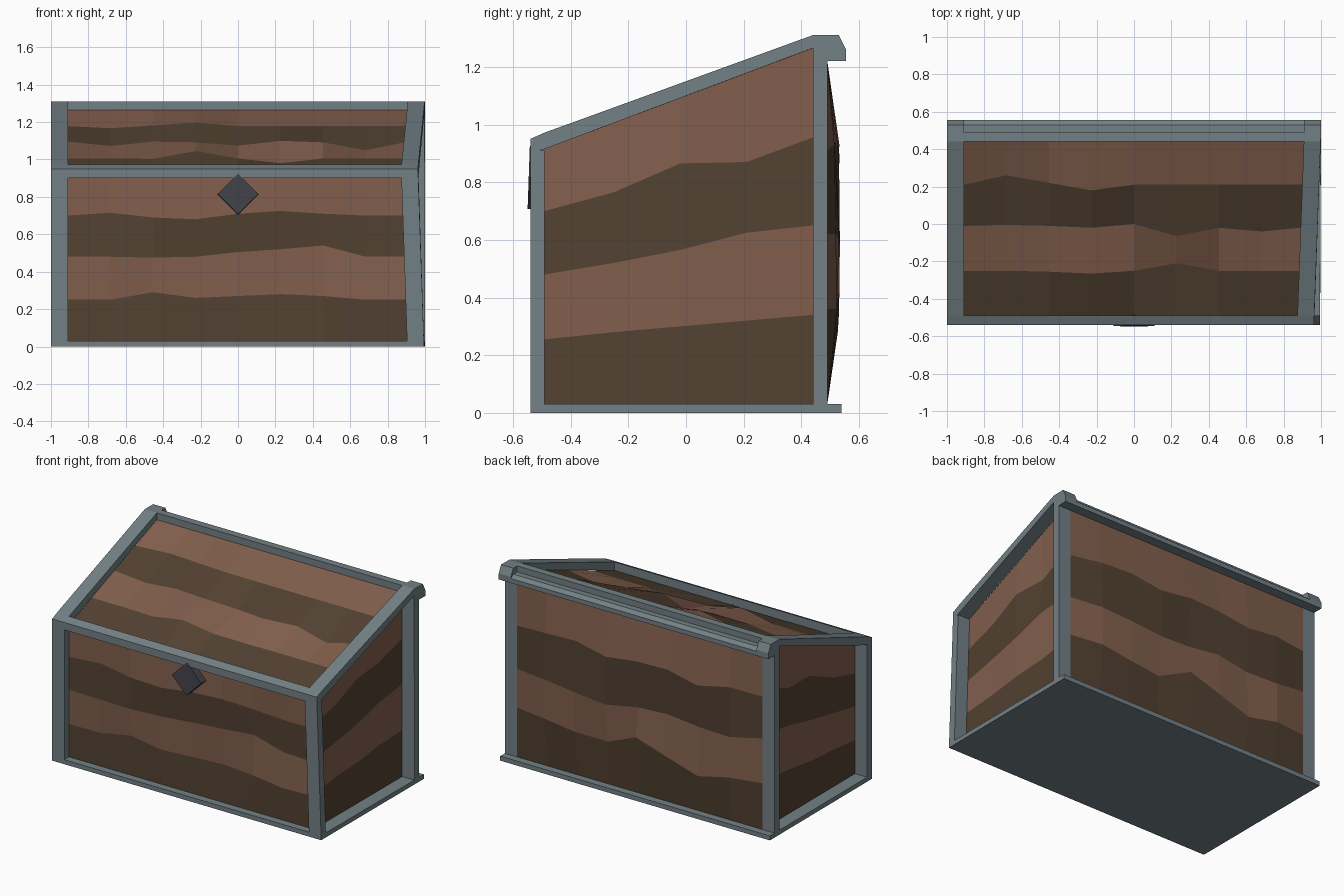
import bpy, bmesh, math, random
from mathutils import Vector, Matrix

if "Cube" in bpy.data.objects:
    bpy.data.objects.remove(bpy.data.objects["Cube"])

random.seed(4)


def material(name, rgb):
    m = bpy.data.materials.new(name)
    m.diffuse_color = (*rgb, 1)
    m.use_nodes = True
    m.node_tree.nodes["Principled BSDF"].inputs["Base Color"].default_value = m.diffuse_color
    return m


STEEL = material("grey steel", (0.171, 0.216, 0.235))
BROWN = material("brown wood", (0.223, 0.114, 0.074))
DARK = material("dark wood", (0.084, 0.053, 0.031))
LOCK = material("dark iron", (0.054, 0.054, 0.069))


def warp(v):
    """The right side leans inwards towards its top front corner."""
    x, y, z = v
    if x > 0.8:
        x -= (0.005 + 0.033 * min(z / 0.95, 1)) * max(0, (0.49 - y) / 1.03)
    return Vector((x, y, z))


def finish(name, bm, mats):
    me = bpy.data.meshes.new(name)
    bm.normal_update()
    bm.to_mesh(me)
    bm.free()
    for m in mats:
        me.materials.append(m)
    ob = bpy.data.objects.new(name, me)
    bpy.context.collection.objects.link(ob)
    return ob


def prism(name, profile, x0, x1, mat=STEEL):
    """Extrude a (y, z) profile along x."""
    bm = bmesh.new()
    ends = [[bm.verts.new(warp((x, y, z))) for y, z in profile] for x in (x0, x1)]
    n = len(profile)
    for i in range(n):
        j = (i + 1) % n
        bm.faces.new((ends[0][i], ends[0][j], ends[1][j], ends[1][i]))
    bm.faces.new(ends[0])
    bm.faces.new(ends[1])
    bmesh.ops.recalc_face_normals(bm, faces=bm.faces)
    return finish(name, bm, [mat])


def rect(y0, y1, z0, z1):
    return [(y0, z0), (y1, z0), (y1, z1), (y0, z1)]


def panel(name, rows, out, low=0.0, high=0.0):
    """Four striped planks; inner points are pushed along 'out' by a random amount."""
    out = Vector(out)
    bm = bmesh.new()
    grid = []
    for r, row in enumerate(rows):
        line = []
        for c, p in enumerate(row):
            v = warp(p)
            if 0 < r < len(rows) - 1 and 0 < c < len(row) - 1:
                v += out * random.uniform(low, high)
            line.append(bm.verts.new(v))
        grid.append(line)
    for r in range(len(rows) - 1):
        for c in range(len(rows[0]) - 1):
            f = bm.faces.new((grid[r][c], grid[r][c + 1], grid[r + 1][c + 1], grid[r + 1][c]))
            f.material_index = r % 2
            f.normal_update()
            if f.normal.dot(out) < 0:
                f.normal_flip()
    return finish(name, bm, [DARK, BROWN])


def roof_z(y):
    return 0.915 + 0.376 * (y + 0.49)


# Frame: base, posts and rails
prism("base", rect(-0.54, 0.54, 0, 0.03), -1, 1)
for side, s in (("left", -1), ("right", 1)):
    a, b = sorted((0.91 * s, s))
    prism(side + "_front_post", rect(-0.54, -0.49, 0.03, 0.91), a, b)
    prism(side + "_back_post", rect(0.44, 0.49, 0.03, 1.23), a, b)
    prism(side + "_roof_rail",
          [(-0.54, 0.90), (-0.49, 0.915), (0.44, 1.265), (0.44, 1.22), (0.555, 1.22),
           (0.555, 1.26), (0.53, 1.31), (0.44, 1.31), (-0.49, 0.972), (-0.54, 0.95)], a, b)
prism("front_rail", [(-0.54, 0.90), (-0.49, 0.91), (-0.49, 0.972), (-0.54, 0.95)], -0.91, 0.91)
prism("back_rail",
      [(0.44, 1.22), (0.555, 1.22), (0.555, 1.25), (0.53, 1.27), (0.49, 1.27),
       (0.49, 1.31), (0.44, 1.31)], -0.91, 0.91)

# Wavy plank boundaries, from left to right
XS = [-0.91 + 0.2275 * i for i in range(9)]

front = [[0.03] * 9,
         [.25, .25, .29, .26, .27, .28, .27, .25, .25],
         [.48, .48, .475, .48, .505, .52, .54, .48, .48],
         [.70, .715, .69, .68, .71, .725, .71, .70, .70],
         [0.915] * 9]
panel("front_planks", [[(x, -0.49, z) for x, z in zip(XS, r)] for r in front],
      (0, -1, 0), -0.012, 0.012)

back = [[0.03] * 9,
        [.34, .33, .28, .35, .42, .32, .33, .36, .36],
        [.64, .60, .60, .63, .61, .58, .60, .62, .62],
        [.92, .93, .89, .93, .93, .90, .94, .93, .91],
        [1.22] * 9]
panel("back_planks", [[(x, 0.49, z) for x, z in zip(XS, r)] for r in back],
      (0, 1, 0), 0.01, 0.046)

# Roof planks: plank boundary in y, with bumps above and below the slope
roof = [[-0.49] * 9,
        [-.25, -.25, -.255, -.265, -.25, -.21, -.25, -.25, -.25],
        [-.01, -.005, -.01, -.02, 0, -.065, -.02, -.04, -.02],
        [.21, .26, .22, .18, .21, .21, .21, .21, .21],
        [0.44] * 9]
bumps = {(1, 3): .045, (1, 5): -.04, (2, 1): -.025, (2, 4): -.025,
         (2, 5): .025, (2, 7): -.035, (3, 1): -.03, (3, 3): .03}
panel("roof_planks",
      [[(x, y, roof_z(y) + bumps.get((r, c), 0)) for c, (x, y) in enumerate(zip(XS, row))]
       for r, row in enumerate(roof)], (0, -0.35, 0.94))

# Side planks, boundaries from front to back
YS = [-0.49, -0.25, -0.02, 0.21, 0.44]
sides = [[0.03] * 5,
         [.255, .28, .30, .32, .34],
         [.48, .52, .565, .625, .65],
         [.70, .765, .865, .87, .955],
         [roof_z(y) for y in YS]]
for side, s in (("left", -1), ("right", 1)):
    panel(side + "_planks", [[(0.91 * s, y, z) for y, z in zip(YS, r)] for r in sides],
          (s, 0, 0), -0.012, 0.012)

# Diamond lock plate
bm = bmesh.new()
bmesh.ops.create_cube(bm, size=1)
bmesh.ops.scale(bm, vec=(0.154, 0.055, 0.154), verts=bm.verts)
bmesh.ops.rotate(bm, cent=(0, 0, 0), matrix=Matrix.Rotation(math.pi / 4, 3, 'Y'), verts=bm.verts)
bmesh.ops.rotate(bm, cent=(0, 0, 0), matrix=Matrix.Rotation(math.radians(-2), 3, 'X'), verts=bm.verts)
bmesh.ops.translate(bm, vec=(0, -0.518, 0.815), verts=bm.verts)
finish("lock", bm, [LOCK])
